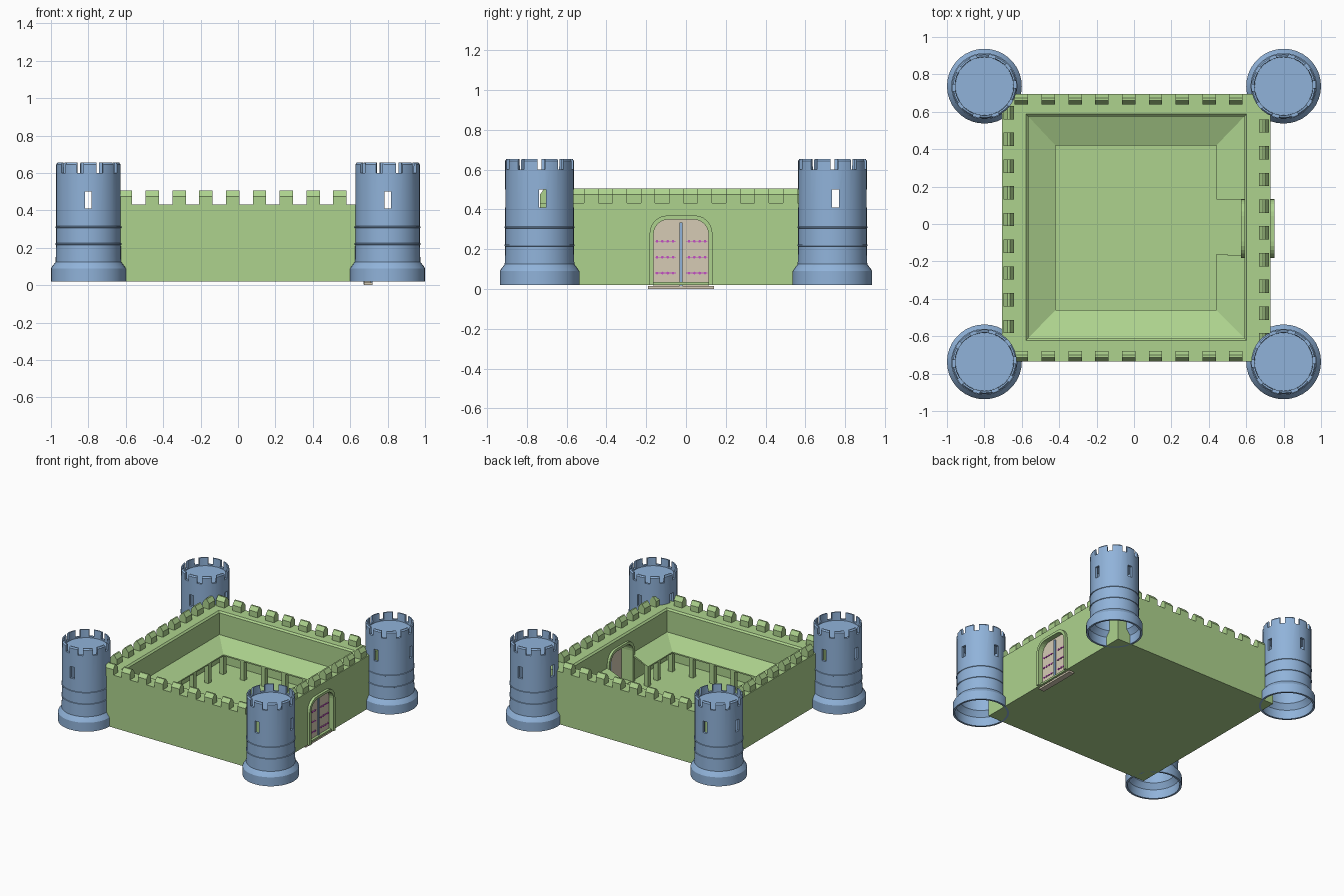
import bpy, bmesh, math
from mathutils import Matrix

if "Cube" in bpy.data.objects:
    bpy.data.objects.remove(bpy.data.objects["Cube"])


def material(name, rgb):
    m = bpy.data.materials.new(name)
    m.diffuse_color = (*rgb, 1)
    m.use_nodes = True
    m.node_tree.nodes["Principled BSDF"].inputs["Base Color"].default_value = m.diffuse_color
    return m


GREEN = material("green_stone", (0.42, 0.65, 0.27))
BLUE = material("blue_stone", (0.28, 0.45, 0.70))
TAN = material("tan_wood", (0.67, 0.60, 0.46))
MAGENTA = material("magenta_metal", (0.55, 0.08, 0.55))


def finish(bm, name, mat=None):
    bmesh.ops.recalc_face_normals(bm, faces=bm.faces)
    me = bpy.data.meshes.new(name)
    bm.to_mesh(me)
    bm.free()
    ob = bpy.data.objects.new(name, me)
    bpy.context.collection.objects.link(ob)
    if mat:
        me.materials.append(mat)
    return ob


def add_box(bm, x0, x1, y0, y1, z0, z1, rot=0):
    m = (Matrix.Rotation(rot, 4, 'Z')
         @ Matrix.Translation(((x0 + x1) / 2, (y0 + y1) / 2, (z0 + z1) / 2))
         @ Matrix.Diagonal((x1 - x0, y1 - y0, z1 - z0, 1)))
    bmesh.ops.create_cube(bm, size=1, matrix=m)


def skin(bm, loops, close):
    rings = [[bm.verts.new(p) for p in lp] for lp in loops]
    n = len(rings[0])
    for a, b in zip(rings, rings[1:] + (rings[:1] if close else [])):
        for i in range(n):
            j = (i + 1) % n
            bm.faces.new((a[i], a[j], b[j], b[i]))
    if not close:
        bm.faces.new(rings[0])
        bm.faces.new(rings[-1])


def cut(ob, cutter):
    cutter.hide_render = True
    mod = ob.modifiers.new("cut", 'BOOLEAN')
    mod.operation, mod.solver, mod.object = 'DIFFERENCE', 'EXACT', cutter
    bpy.context.view_layer.objects.active = ob
    bpy.ops.object.modifier_apply(modifier=mod.name)
    bpy.data.objects.remove(cutter)


def arch(half, z0, z1, r, x):
    """Outline of a gate with rounded top corners, in the plane x."""
    pts = [(GY - half, z0)]
    for cy, a0 in ((GY - half + r, 180), (GY + half - r, 90)):
        for i in range(7):
            a = math.radians(a0 - 15 * i)
            pts.append((cy + r * math.cos(a), z1 - r + r * math.sin(a)))
    pts.append((GY + half, z0))
    return [(x, y, z) for y, z in pts]


def arch_solid(name, half, z0, z1, r, x0, x1, mat=None):
    bm = bmesh.new()
    skin(bm, [arch(half, z0, z1, r, x0), arch(half, z0, z1, r, x1)], False)
    return finish(bm, name, mat)


GY = -0.025   # gate centre

# Hollow round tower, turned from a closed profile
profile = [(.185, .02), (.2, .02), (.2, .09), (.194, .1), (.175, .125),
           (.173, .215), (.177, .217), (.177, .223), (.173, .225),
           (.173, .305), (.177, .307), (.177, .313), (.173, .315),
           (.173, .645), (.166, .655), (.157, .655), (.155, .592), (.0, .592),
           (.0, .57), (.155, .57), (.155, .13), (.185, .09)]
bm = bmesh.new()
vs = [bm.verts.new((r, 0, z)) for r, z in profile]
edges = [bm.edges.new((vs[i], vs[(i + 1) % len(vs)])) for i in range(len(vs)) if i != 17]
bmesh.ops.spin(bm, geom=vs + edges, cent=(0, 0, 0), axis=(0, 0, 1),
               angle=2 * math.pi, steps=36, use_duplicate=False)
bmesh.ops.remove_doubles(bm, verts=bm.verts, dist=1e-5)
tower = finish(bm, "tower", BLUE)

# Crenel gaps and window slits
bm = bmesh.new()
for i in range(10):
    add_box(bm, .13, .2, -.018, .018, .601, .7, math.radians(-105 + 36 * i))
for s in (-1, 1):
    add_box(bm, .16 * s - .06, .16 * s + .06, -.003, .033, .41, .5)
    add_box(bm, -.018, .018, .16 * s - .06, .16 * s + .06, .41, .5)
cut(tower, finish(bm, "tower_cutter"))
bpy.ops.object.select_all(action='DESELECT')
tower.select_set(True)
bpy.context.view_layer.objects.active = tower
bpy.ops.object.shade_smooth_by_angle(angle=math.radians(25))
tower.location = (.8, -.737, 0)
for x, y in ((-.8, -.737), (.8, .737), (-.8, .737)):
    t = tower.copy()
    t.location = (x, y, 0)
    bpy.context.collection.objects.link(t)


# Curtain wall, courtyard floor and inward sloping lean-to roof
def rect(x0, x1, y0, y1, z):
    return [(x0, y0, z), (x1, y0, z), (x1, y1, z), (x0, y1, z)]


X0, X1, Y0, Y1 = -.705, .73, -.735, .695
inner = (-.565, .59, -.61, .575)
eave = (-.42, .44, -.46, .42)
bm = bmesh.new()
skin(bm, [rect(X0, X1, Y0, Y1, .02), rect(X0, X1, Y0, Y1, .432),
          rect(-.577, .602, -.622, .587, .432), rect(*inner, .42),
          rect(*inner, .25), rect(*eave, .19), rect(*eave, .18),
          rect(*inner, .235), rect(*inner, .032)], False)
wall = finish(bm, "curtain_wall", GREEN)
bm = bmesh.new()
add_box(bm, .4, .589, -.16, .13, .05, .3)
cut(wall, finish(bm, "roof_gap_cutter"))
cut(wall, arch_solid("gate_cutter", .14, .034, .352, .08, .5, .8))

# Merlons with gabled tops
bm = bmesh.new()


def merlon(cx, cy, along_x):
    w, t = .036, .028
    sec = [(-t, .43), (t, .43), (t, .475), (.006, .505), (-.006, .505), (-t, .475)]
    if along_x:
        skin(bm, [[(cx + s * w, cy + d, z) for d, z in sec] for s in (-1, 1)], False)
    else:
        skin(bm, [[(cx + d, cy + s * w, z) for d, z in sec] for s in (-1, 1)], False)


for k in range(9):
    merlon(-.602 + .1434 * k, Y0 + .028, True)
    merlon(-.602 + .1434 * k, Y1 - .028, True)
    merlon(X0 + .035, -.548 + .143 * k, False)
    merlon(X1 - .035, -.62 + .143 * k, False)
finish(bm, "merlons", GREEN)

# Posts under the eaves
bm = bmesh.new()
px, py = (-.44, .46), (-.48, .44)


def post(x, y, top=.19):
    add_box(bm, x - .018, x + .018, y - .018, y + .018, .025, top)


for i in range(6):
    x = px[0] + (px[1] - px[0]) * i / 5
    for y in py:
        post(x, y)
for i in range(1, 5):
    y = py[0] + (py[1] - py[0]) * i / 5
    post(px[0], y)
for y in (-.3, -.18, .15, .27):
    post(px[1], y)
finish(bm, "eave_posts", GREEN)

# Arched frames on both sides of the gate
for name, x0, x1 in (("outer_gate_frame", .722, .75), ("inner_gate_frame", .572, .602)):
    bm = bmesh.new()
    big = [arch(.158, .02, .37, .09, x) for x in (x0, x1)]
    small = [arch(.138, .02, .35, .075, x) for x in (x0, x1)]
    n = len(big[0])
    corners = [[bm.verts.new(lp[i]) for lp in (big[0], big[1], small[1], small[0])]
               for i in range(n)]
    for a, b in zip(corners, corners[1:]):
        for i in range(4):
            bm.faces.new((a[i], a[(i + 1) % 4], b[(i + 1) % 4], b[i]))
    bm.faces.new(corners[0])
    bm.faces.new(corners[-1])
    finish(bm, name, GREEN)

# Door leaves, threshold, centre bar and strap hinges
arch_solid("gate_doors", .139, .004, .351, .078, .675, .71, TAN)
bm = bmesh.new()
add_box(bm, .675, .72, GY - .165, GY + .165, 0, .014)
finish(bm, "threshold", TAN)
bm = bmesh.new()
add_box(bm, .67, .718, GY - .007, GY + .007, .004, .335)
finish(bm, "centre_bar", BLUE)
bm = bmesh.new()
for z in (.08, .16, .24):
    for s in (-1, 1):
        a, b = sorted((GY + s * .025, GY + s * .132))
        add_box(bm, .705, .714, a, b, z - .002, z + .002)
        for k in range(4):
            m = (Matrix.Translation((.711, GY + s * (.04 + .027 * k), z))
                 @ Matrix.Rotation(math.pi / 2, 4, 'Y'))
            bmesh.ops.create_cone(bm, cap_ends=True, segments=8, radius1=.007,
                                  radius2=.007, depth=.009, matrix=m)
finish(bm, "strap_hinges", MAGENTA)
